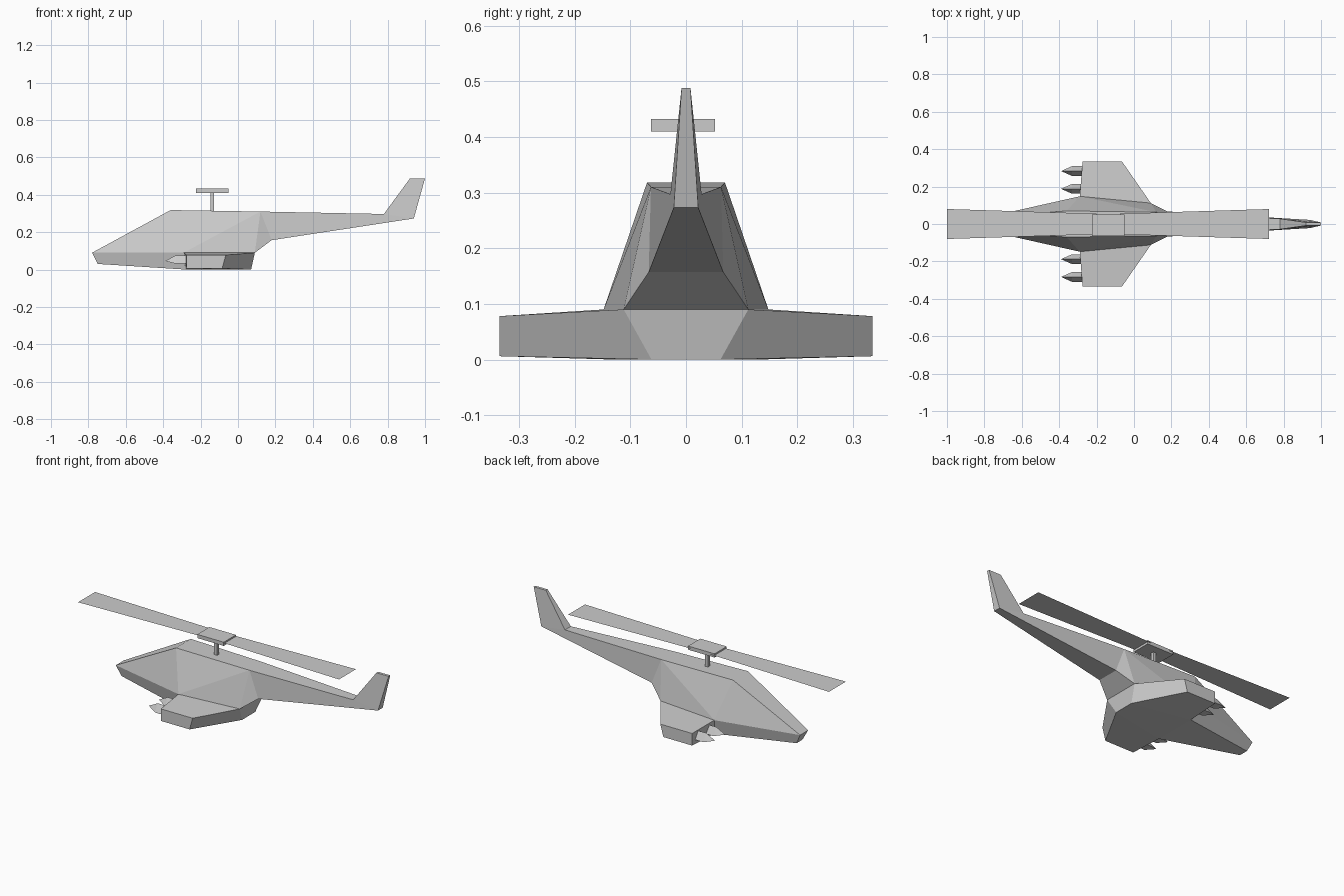
import bpy, bmesh
from math import pi

if "Cube" in bpy.data.objects:
    bpy.data.objects.remove(bpy.data.objects["Cube"])


def finish(name, bm):
    bmesh.ops.recalc_face_normals(bm, faces=bm.faces[:])
    mesh = bpy.data.meshes.new(name)
    bm.to_mesh(mesh)
    bm.free()
    obj = bpy.data.objects.new(name, mesh)
    bpy.context.collection.objects.link(obj)
    return obj


def box(name, lo, hi):
    bm = bmesh.new()
    bmesh.ops.create_cube(bm, size=1)
    for v in bm.verts:
        for i in range(3):
            v.co[i] = lo[i] if v.co[i] < 0 else hi[i]
    return finish(name, bm)


# Fuselage, tail, fin and stub wings: corner points of one side
P = {
    "n": (-.78, .038, .09), "m": (-.75, .028, .03),                          # nose
    "t": (-.36, .07, .318), "u": (.12, .063, .31),                           # roof
    "v": (.78, .028, .297), "w": (.94, .022, .273), "c": (.18, .067, .157),  # tail boom
    "f": (.92, .008, .488), "g": (1.0, .008, .488),                          # fin top
    "a": (-.29, .148, .09), "b": (.09, .112, .09),                           # wing root top
    "d": (-.28, .13, .0), "e": (.07, .062, .0),                              # wing root bottom
    "p": (-.275, .335, .078), "q": (-.065, .335, .078),                      # wing tip top
    "r": (-.275, .335, .006), "s": (-.085, .335, .006),                      # wing tip bottom
}
SIDE = "nat tau abu bcu ucwv vwgf nmda adrp apqb prsq qseb desr".split()
LOOP = "ntuvfgwcbedmn"  # centre strip joining both sides

bm = bmesh.new()
left = {k: bm.verts.new(co) for k, co in P.items()}
right = {k: bm.verts.new((x, -y, z)) for k, (x, y, z) in P.items()}
for side in (left, right):
    for face in SIDE:
        bm.faces.new([side[k] for k in face])
for i, j in zip(LOOP, LOOP[1:]):
    bm.faces.new((left[i], left[j], right[j], right[i]))
finish("fuselage", bm)

# Rotor mast and hub
box("rotor_mast", (-.148, -.015, .30), (-.128, .005, .415))
box("rotor_hub", (-.225, -.063, .41), (-.05, .052, .432))

# Rotor blades: thin flat sheets widening outwards
for name, inner, outer in (("front_blade", -.2, -1.0), ("rear_blade", -.075, .723)):
    bm = bmesh.new()
    bm.faces.new([bm.verts.new((x, y, .423)) for x, y in
                  ((inner, -.055), (outer, -.08), (outer, .08), (inner, .055))])
    finish(name, bm)

# Missiles: triangular prisms with a pointed tip
for n, y in enumerate((-.283, -.188, .188, .283)):
    bm = bmesh.new()
    ring = ((0, .076), (.026, .031), (-.026, .031))
    back, front = ([bm.verts.new((x, y + dy, z)) for dy, z in ring] for x in (-.27, -.332))
    tip = bm.verts.new((-.39, y, .046))
    bm.faces.new(back)
    for i in range(3):
        j = (i + 1) % 3
        bm.faces.new((back[i], back[j], front[j], front[i]))
        bm.faces.new((front[i], front[j], tip))
    finish(f"missile_{n + 1}", bm)
